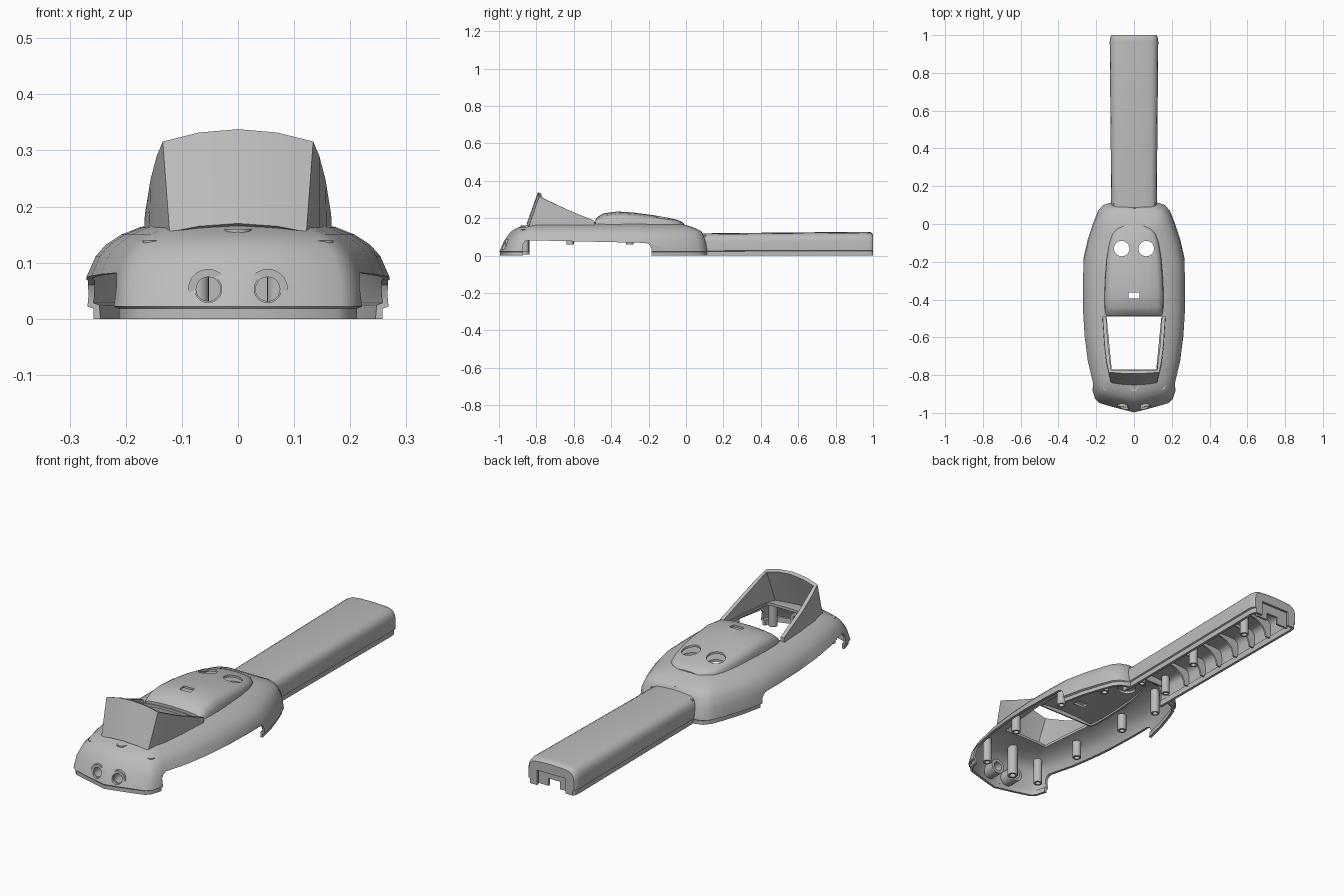
import bpy, bmesh, math
from mathutils import Matrix, Vector

cube = bpy.data.objects.get("Cube")
if cube:
    bpy.data.objects.remove(cube, do_unlink=True)

grey = bpy.data.materials.new("plain_grey")
grey.use_nodes = True
grey.diffuse_color = (0.5, 0.5, 0.5, 1)
grey.node_tree.nodes["Principled BSDF"].inputs["Base Color"].default_value = (0.5, 0.5, 0.5, 1)


def add(name, verts, faces, up_test=None):
    """Mesh object with consistent normals; up_test flips an open shell so its top faces up."""
    bm = bmesh.new()
    vs = [bm.verts.new(v) for v in verts]
    for f in faces:
        bm.faces.new([vs[i] for i in f])
    bmesh.ops.recalc_face_normals(bm, faces=bm.faces)
    bm.normal_update()
    if up_test:
        if sum(f.normal.dot(Vector(up_test)) * f.calc_area() for f in bm.faces) < 0:
            bmesh.ops.reverse_faces(bm, faces=bm.faces)
    me = bpy.data.meshes.new(name)
    bm.to_mesh(me)
    bm.free()
    me.materials.append(grey)
    ob = bpy.data.objects.new(name, me)
    bpy.context.collection.objects.link(ob)
    return ob


def apply(ob, mod):
    bpy.context.view_layer.objects.active = ob
    bpy.ops.object.modifier_apply(modifier=mod.name)


def thicken(ob, t):
    m = ob.modifiers.new("wall", 'SOLIDIFY')
    m.thickness, m.offset = t, -1
    apply(ob, m)


def cut(ob, *cutters):
    for c in cutters:
        m = ob.modifiers.new("cut", 'BOOLEAN')
        m.operation, m.solver, m.object = 'DIFFERENCE', 'EXACT', c
        apply(ob, m)


def smooth(ob, angle=35):
    bpy.ops.object.select_all(action='DESELECT')
    ob.select_set(True)
    bpy.context.view_layer.objects.active = ob
    bpy.ops.object.shade_smooth_by_angle(angle=math.radians(angle))


def prism(name, pts, axis, a, b):
    """Extrude a 2D polygon along an axis from a to b."""
    def place(p, d):
        v = list(p)
        v.insert("xyz".index(axis), d)
        return v
    n = len(pts)
    verts = [place(p, a) for p in pts] + [place(p, b) for p in pts]
    faces = [range(n), range(n, 2 * n)]
    faces += [(i, (i + 1) % n, (i + 1) % n + n, i + n) for i in range(n)]
    return add(name, verts, faces)


def circle(cx, cy, r, n=32):
    return [(cx + r * math.cos(2 * math.pi * i / n), cy + r * math.sin(2 * math.pi * i / n)) for i in range(n)]


def rect(x0, x1, y0, y1):
    return [(x0, y0), (x1, y0), (x1, y1), (x0, y1)]


def tube(name, cx, cy, r, axis, a, b):
    ob = prism(name, circle(cx, cy, r, 20), axis, a, b)
    hole = prism("bore", circle(cx, cy, r * 0.6, 20), axis, a - 0.1, b + 0.1)
    cut(ob, hole)
    bpy.data.objects.remove(hole)
    smooth(ob)


def mirror_section(half):
    return [(-x, z) for x, z in half[:-1]] + half[::-1]


def loft(name, stations, caps):
    """Skin open arch sections (y, [(x, z)...]) along y."""
    n = len(stations[0][1])
    verts = [(x, y, z) for y, s in stations for x, z in s]
    faces = [(k * n + i, k * n + i + 1, k * n + n + i + 1, k * n + n + i)
             for k in range(len(stations) - 1) for i in range(n - 1)]
    faces += [[k * n + i for i in range(n)] for k in caps]
    return add(name, verts, faces, (0, 0, 1))


# Body shell: plan outline stacked in shrinking rings up to a shallow crown
half = [(0, -1), (.11, -.972), (.185, -.95), (.205, -.93), (.218, -.89), (.228, -.84), (.25, -.74),
        (.266, -.6), (.274, -.45), (.274, -.3), (.27, -.19), (.245, -.08), (.212, .02),
        (.19, .075), (.165, .105), (.12, .12), (0, .12)]
outline = half + [(-x, y) for x, y in half[-2:0:-1]]
levels = [(0, .96, .99, .985), (.018, .96, .99, .985), (.022, 1, .995, .99), (.075, .985, .955, .975),
          (.112, .925, .91, .95), (.132, .86, .88, .93), (.15, .76, .82, .86),
          (.163, .64, .74, .79), (.172, .5, .66, .72), (.178, .25, .4, .4)]
MID = -.44
verts, faces, n = [], [], len(outline)
for z, sx, front, rear in levels:
    verts += [(x * sx, MID + (y - MID) * (front if y < MID else rear), z) for x, y in outline]
for k in range(len(levels) - 1):
    faces += [(k * n + i, k * n + (i + 1) % n, k * n + n + (i + 1) % n, k * n + n + i) for i in range(n)]
last = len(verts) - n
verts.append((0, MID, .18))
faces += [(last + i, last + (i + 1) % n, len(verts) - 1) for i in range(n)]
body = add("body_shell", verts, faces, (0, 0, 1))
thicken(body, .012)

# Raised pad behind the screen opening
arch = [(1, 0), (.98, .45), (.92, .7), (.8, .84), (.5, .95), (.25, .99), (0, 1)]
pad_stations = [(-.485, .15, .192), (-.465, .155, .212), (-.44, .157, .226), (-.37, .158, .236),
                (-.28, .154, .23), (-.18, .146, .217), (-.1, .132, .203), (-.05, .115, .192),
                (-.025, .09, .183), (-.01, .06, .17)]
pad = loft("raised_pad", [(y, mirror_section([(w * a, .15 + (h - .15) * b) for a, b in arch]))
                          for y, w, h in pad_stations], (0, len(pad_stations) - 1))
thicken(pad, .01)

# Handle shell, with a stepped lower lip and a closed rounded end
grip = [(.119, 0), (.119, .024), (.126, .027), (.126, .075), (.122, .095), (.112, .11),
        (.095, .119), (.06, .123), (0, .125)]
grip_stations = [(.06, .96, .95), (.3, .97, .97), (.965, 1.02, 1.02), (.985, 1, 1), (.995, .97, .96), (1, .93, .92)]
handle = loft("handle_shell", [(y, mirror_section([(x * a, z * b) for x, z in grip]))
                               for y, a, b in grip_stations], (len(grip_stations) - 1,))
thicken(handle, .012)

# Openings
eyes = [prism("cutter", circle(s * .065, -.13, .041), 'z', -.1, .4) for s in (-1, 1)]
slot = prism("cutter", rect(-.028, .028, -.395, -.362), 'z', -.1, .4)
nose = [prism("cutter", circle(s * .053, .053, .024), 'y', -1.1, -.9) for s in (-1, 1)]
screen = prism("cutter", [(-.118, -.77), (.118, -.77), (.145, -.49), (-.145, -.49)], 'z', -.1, .4)
r = .025
side = [(-.872, -.1), (-.872, .06), (-.862, .075), (-.845, .082), (-.215, .068), (-.195, .06), (-.185, .04), (-.185, -.1)]
wells = prism("cutter", side, 'x', -.5, .5)
joint = prism("cutter", rect(-.108, .108, -.1, .1), 'y', 0, .3)
end_cut = prism("cutter", rect(-.075, .075, -.1, .07), 'y', .98, 1.1)
cut(body, wells, screen, joint, slot, *eyes, *nose)
cut(pad, slot, *eyes)
cut(handle, end_cut)
for c in eyes + nose + [slot, screen, wells, joint, end_cut]:
    bpy.data.objects.remove(c)
for ob in (body, pad, handle):
    smooth(ob)

# Screen hood: three-sided wall sloping down towards the pad
low = [(.167, -.49, .165), (.158, -.64, .16), (.145, -.75, .16), (.122, -.84, .155), (.07, -.848, .165), (0, -.852, .17)]
high = [(.166, -.49, .186), (.156, -.64, .248), (.145, -.73, .29), (.134, -.785, .316), (.07, -.79, .332), (0, -.792, .338)]
full = [[(-x, y, z) for x, y, z in row[:-1]] + row[::-1] for row in (low, high)]
m = len(full[0])
hood = add("screen_hood", full[0] + full[1], [(i, i + 1, m + i + 1, m + i) for i in range(m - 1)])
if min(hood.data.polygons, key=lambda p: p.center.y).normal.y > 0:
    hood.data.flip_normals()
thicken(hood, .018)
smooth(hood, 25)

# Recessed end plate with a notch
prism("end_plate", [(-.09, 0), (-.09, .08), (.09, .08), (.09, 0), (.03, 0), (.03, .035), (-.03, .035), (-.03, 0)],
      'y', .968, .978)

# Arched ribs inside the handle
for k in range(6):
    y = .25 + k * .115
    arc = [(.085 * math.cos(t * math.pi / 12), .02 + .075 * math.sin(t * math.pi / 12)) for t in range(13)]
    prism("handle_rib", [(-.113, .02), (-.113, .095), (-.09, .108), (.09, .108), (.113, .095), (.113, .02)] + arc,
          'y', y, y + .008)

# Screw posts and nose sleeves
for s in (-1, 1):
    tube("nose_sleeve", s * .053, .053, .036, 'y', -.965, -.9)
    for x, y, z in [(.15, -.86, .02), (.18, -.62, .06), (.18, -.3, .06), (.15, -.03, .02)]:
        tube("body_post", s * x, y, .02, 'z', z, .14)
    tube("handle_post", s * .07, .14, .018, 'z', .02, .11)
tube("nose_post", 0, -.86, .024, 'z', .005, .16)
for y in (.42, .78):
    tube("handle_post", 0, y, .02, 'z', .02, .115)

# Cross bar where the handle joins the body
prism("joint_bar", rect(-.11, .11, .075, .11), 'y', .1, .108)
